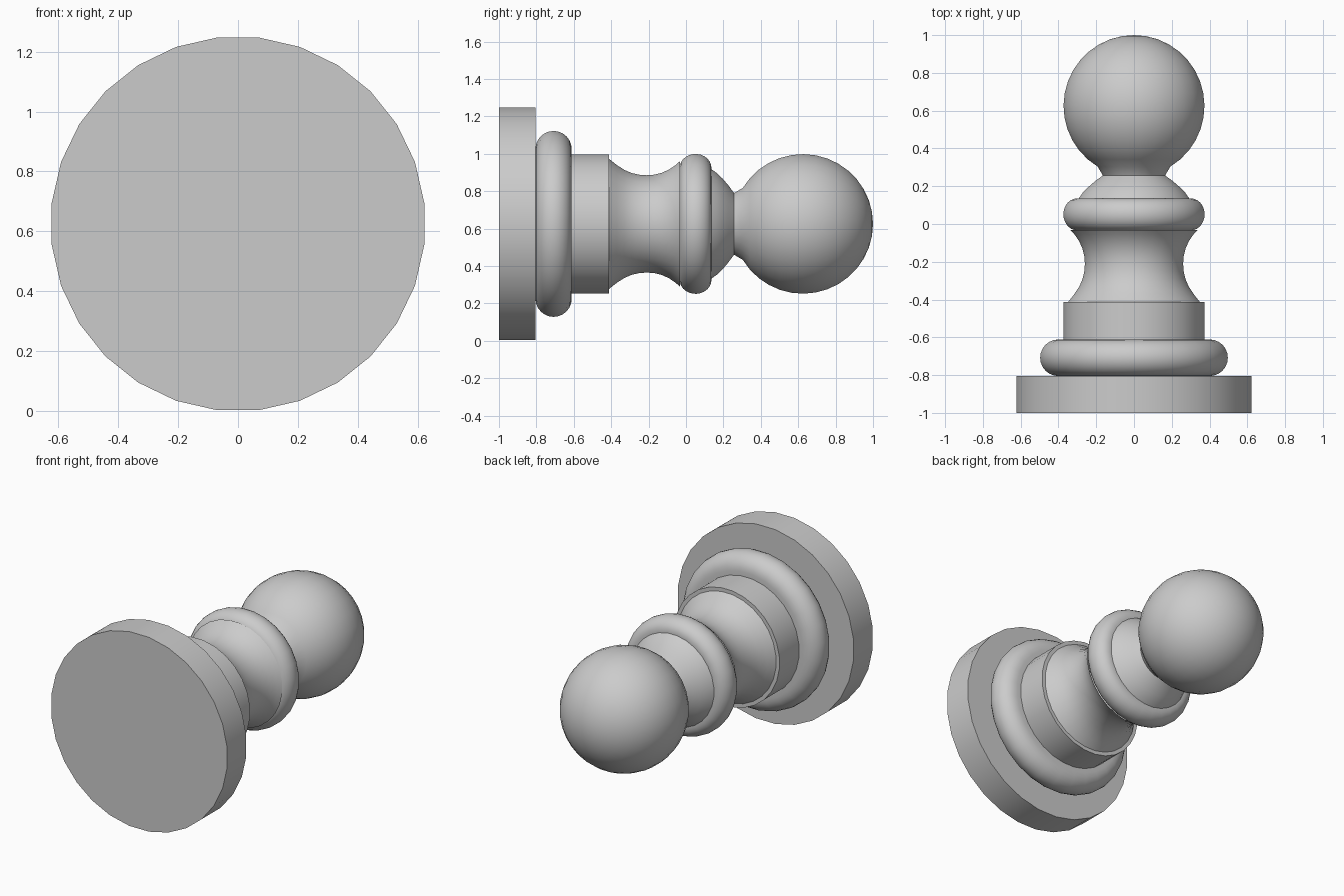
import bpy, bmesh, math

if "Cube" in bpy.data.objects:
    bpy.data.objects.remove(bpy.data.objects["Cube"])

SEGS = 28          # sides of every turned part
AXIS_Z = 0.625     # the piece lies on its side, axis along y
FIT = 1 / math.cos(math.pi / SEGS)   # so the flats reach the measured radius


def arc(cy, cr, ry, rr, a0, a1, n):
    """Elliptical profile arc as (y, radius); angle 0 points outward, 90 towards +y."""
    pts = []
    for i in range(n + 1):
        a = math.radians(a0 + (a1 - a0) * i / n)
        pts.append((cy + ry * math.sin(a), cr + rr * math.cos(a)))
    return pts


def lathe(name, profile):
    """Turn a (y, radius) profile around the lying axis; radius 0 closes to a point."""
    bm = bmesh.new()
    rings = []
    for y, r in profile:
        if r < 1e-4:
            rings.append([bm.verts.new((0, y, AXIS_Z))])
            continue
        ring = []
        for k in range(SEGS):
            a = 2 * math.pi * (k + 0.5) / SEGS
            ring.append(bm.verts.new((r * FIT * math.cos(a), y, AXIS_Z + r * FIT * math.sin(a))))
        rings.append(ring)
    for lo, hi in zip(rings, rings[1:]):
        for k in range(SEGS):
            j = (k + 1) % SEGS
            if len(lo) == 1:
                bm.faces.new((lo[0], hi[j], hi[k]))
            elif len(hi) == 1:
                bm.faces.new((lo[k], lo[j], hi[0]))
            else:
                bm.faces.new((lo[k], lo[j], hi[j], hi[k]))
    bmesh.ops.recalc_face_normals(bm, faces=bm.faces)
    me = bpy.data.meshes.new(name)
    bm.to_mesh(me)
    bm.free()
    ob = bpy.data.objects.new(name, me)
    bpy.context.collection.objects.link(ob)
    bpy.ops.object.select_all(action='DESELECT')
    ob.select_set(True)
    bpy.context.view_layer.objects.active = ob
    bpy.ops.object.shade_smooth_by_angle(angle=math.radians(32))
    return ob


# Flat foot disc
lathe("base_disc", [(-1, 0), (-1, 0.622), (-0.805, 0.622), (-0.805, 0.39)])

# Rounded ring above the foot
lathe("base_ring", arc(-0.708, 0.40, 0.097, 0.097, -90, 90, 12) + [(-0.611, 0.37)])

# Straight collar with a narrow ledge
lathe("collar", [(-0.611, 0.372), (-0.412, 0.372), (-0.412, 0.34)])

# Waisted stem
lathe("stem", [(-0.412, 0.348), (-0.37, 0.315), (-0.33, 0.289), (-0.29, 0.272),
               (-0.25, 0.263), (-0.21, 0.260), (-0.17, 0.263), (-0.13, 0.273),
               (-0.09, 0.291), (-0.055, 0.315), (-0.033, 0.335)])

# Neck ring
lathe("neck_ring", arc(0.051, 0.30, 0.085, 0.074, -80, 90, 12) + [(0.136, 0.285)])

# Shoulder dome under the head
lathe("shoulder", [(0.136, 0.292), (0.165, 0.272), (0.195, 0.243),
                   (0.225, 0.208), (0.257, 0.165)])

# Ball head
lathe("head", [(0.257, 0.165)] + arc(0.625, 0, 0.375, 0.373, -59, 90, 15))
